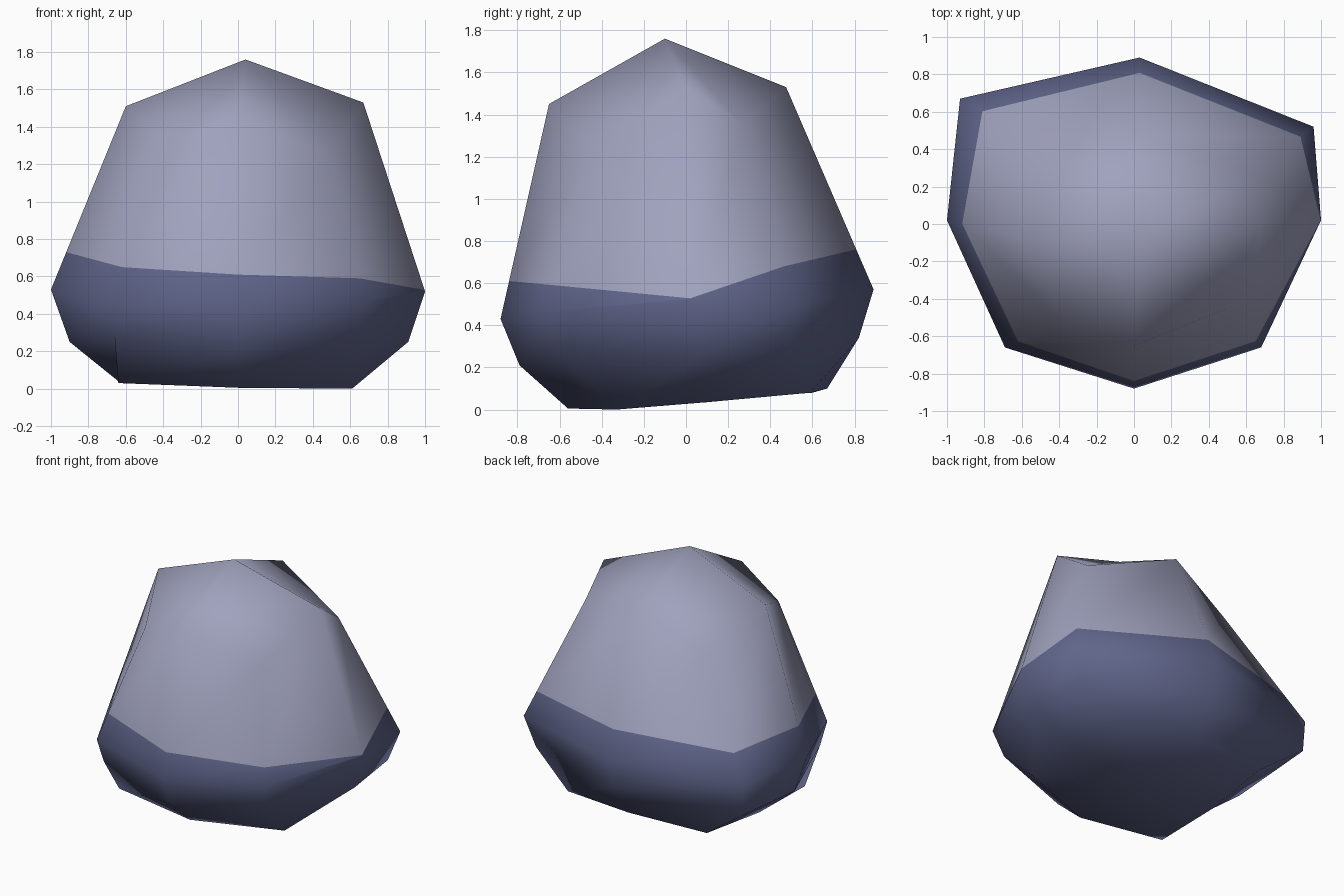
import bpy, bmesh
from mathutils import Vector

if "Cube" in bpy.data.objects:
    bpy.data.objects.remove(bpy.data.objects["Cube"])


def material(name, color):
    m = bpy.data.materials.new(name)
    m.diffuse_color = (*color, 1.0)
    m.use_nodes = True
    m.node_tree.nodes["Principled BSDF"].inputs["Base Color"].default_value = m.diffuse_color
    return m


# Rings of eight points, starting at the left side, going
# left, front left, front, front right, right, back right, back, back left
BOTTOM = [(-.64, .06, .04), (-.64, -.47, .03), (0, -.56, .005), (.61, -.33, 0),
          (.58, .10, .035), (.55, .59, .08), (.0, .67, .10), (-.59, .60, .08)]
LOWER = [(-.90, .02, .25), (-.66, -.62, .28), (0, -.79, .21), (.63, -.60, .26),
         (.91, .06, .25), (.88, .49, .28), (.02, .82, .34), (-.92, .66, .32)]
WIDEST = [(-1, .02, .53), (-.69, -.66, .45), (0, -.88, .43), (.68, -.66, .465),
          (1, .02, .52), (.96, .52, .50), (.03, .89, .57), (-.93, .67, .545)]
UPPER = [(-.60, -.07, 1.51), (-.39, -.52, 1.31), (0, -.65, 1.45), (.50, -.45, 1.24),
         (.67, 0, 1.53), (.63, .27, 1.35), (.03, .475, 1.53), (-.45, .40, 1.29)]
# Height of the colour line above each side
LINE = [.73, .65, .61, .59, .528, .68, .76, .73]

bm = bmesh.new()


def ring(points):
    return [bm.verts.new(p) for p in points]


def band(a, b, mat):
    for i in range(8):
        j = (i + 1) % 8
        bm.faces.new((a[i], a[j], b[j], b[i])).material_index = mat


def cap(r, pole, mat):
    # four quads around a pole, each reaching one corner point
    p = bm.verts.new(pole)
    for i in range(0, 8, 2):
        f = bm.faces.new((p, r[i], r[i + 1], r[(i + 2) % 8]))
        f.material_index = mat


# Colour line lies on the straight edges between the widest and upper rings
line_points = []
for lo, hi, z in zip(WIDEST, UPPER, LINE):
    t = (z - lo[2]) / (hi[2] - lo[2])
    line_points.append(Vector(lo).lerp(Vector(hi), t))

bottom, lower, widest = ring(BOTTOM), ring(LOWER), ring(WIDEST)
line, upper = ring(line_points), ring(UPPER)

# Dark base
cap(bottom, (0, 0, .05), 0)
band(bottom, lower, 0)
band(lower, widest, 0)
band(widest, line, 0)
# Pale top
band(line, upper, 1)
cap(upper, (.04, -.10, 1.76), 1)

bmesh.ops.recalc_face_normals(bm, faces=bm.faces)
for f in bm.faces:
    f.smooth = True

mesh = bpy.data.meshes.new("boulder")
bm.to_mesh(mesh)
bm.free()
mesh.materials.append(material("dark slate blue", (.115, .13, .255)))
mesh.materials.append(material("pale grey lavender", (.35, .36, .51)))
obj = bpy.data.objects.new("boulder", mesh)
bpy.context.collection.objects.link(obj)
